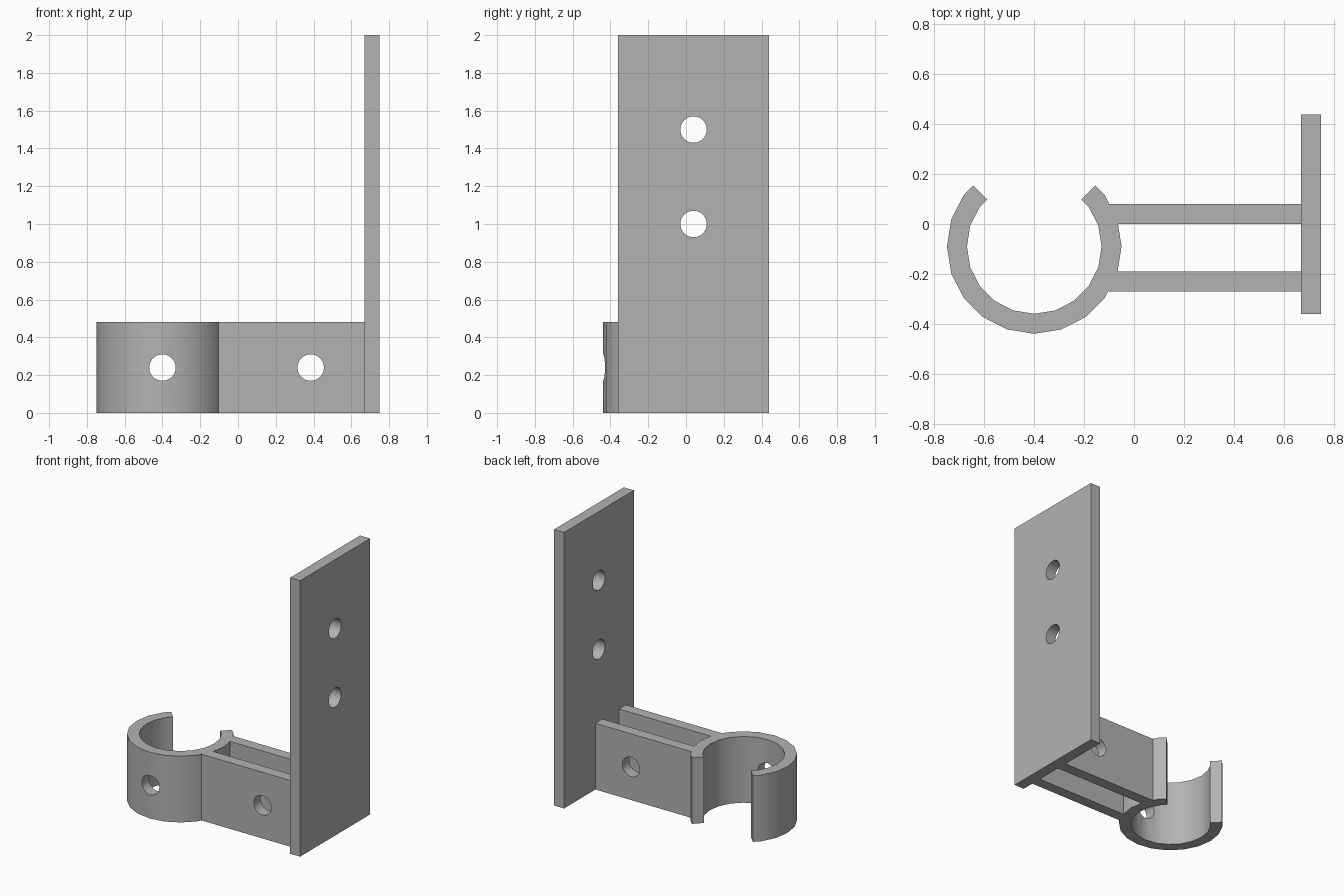
import bpy
import bmesh
from math import cos, sin, radians, pi
from mathutils import Matrix, Vector

if "Cube" in bpy.data.objects:
    bpy.data.objects.remove(bpy.data.objects["Cube"], do_unlink=True)

grey = bpy.data.materials.new("plain_grey")
grey.use_nodes = True
colour = (0.45, 0.45, 0.45, 1)
grey.diffuse_color = colour
grey.node_tree.nodes["Principled BSDF"].inputs["Base Color"].default_value = colour

ARM_HEIGHT = 0.48
HOLE_RADIUS = 0.07
RING_X, RING_Y = -0.40, -0.09


def finish(bm, name):
    bmesh.ops.recalc_face_normals(bm, faces=bm.faces)
    mesh = bpy.data.meshes.new(name)
    bm.to_mesh(mesh)
    bm.free()
    obj = bpy.data.objects.new(name, mesh)
    mesh.materials.append(grey)
    bpy.context.collection.objects.link(obj)
    return obj


def prism(name, outline, height):
    bm = bmesh.new()
    face = bm.faces.new([bm.verts.new((x, y, 0)) for x, y in outline])
    top = bmesh.ops.extrude_face_region(bm, geom=[face])["geom"]
    verts = [v for v in top if isinstance(v, bmesh.types.BMVert)]
    bmesh.ops.translate(bm, verts=verts, vec=(0, 0, height))
    return finish(bm, name)


def block(name, x0, x1, y0, y1, height):
    return prism(name, [(x0, y0), (x1, y0), (x1, y1), (x0, y1)], height)


def drill(centre, axis, length):
    bm = bmesh.new()
    turn = Matrix.Rotation(pi / 2, 4, "Y" if axis == "X" else "X")
    bmesh.ops.create_cone(bm, cap_ends=True, segments=32, radius1=HOLE_RADIUS,
                          radius2=HOLE_RADIUS, depth=length,
                          matrix=Matrix.Translation(Vector(centre)) @ turn)
    cutter = finish(bm, "hole_cutter")
    cutter.hide_render = True
    return cutter


def combine(target, tool, operation):
    mod = target.modifiers.new(operation.title(), "BOOLEAN")
    mod.operation, mod.solver, mod.object = operation, "EXACT", tool
    bpy.context.view_layer.objects.active = target
    bpy.ops.object.modifier_apply(modifier=mod.name)
    bpy.data.objects.remove(tool, do_unlink=True)


def ring_arc(radius):
    # Twenty-sided ring, open at the back between 45 and 135 degrees
    end = radius * cos(radians(9))
    polar = [(135, end)] + [(a, radius) for a in range(144, 397, 18)] + [(405, end)]
    return [(RING_X + r * cos(radians(a)), RING_Y + r * sin(radians(a))) for a, r in polar]


# Open clip ring with its two arms
holder = prism("clip_ring_and_arms", ring_arc(0.35) + ring_arc(0.27)[::-1], ARM_HEIGHT)
for y in (-0.27, 0.0):
    combine(holder, block("arm", -0.11, 0.67, y, y + 0.08, ARM_HEIGHT), "UNION")

# Screw holes through the ring front and both arms
combine(holder, drill((RING_X, -0.40, 0.24), "Y", 0.3), "DIFFERENCE")
combine(holder, drill((0.385, -0.1, 0.24), "Y", 0.6), "DIFFERENCE")

# Wall plate with two mounting holes
plate = block("wall_plate", 0.67, 0.75, -0.36, 0.44, 2.0)
for z in (1.0, 1.5):
    combine(plate, drill((0.71, 0.04, z), "X", 0.3), "DIFFERENCE")

# Smooth curved walls, crisp edges
bpy.ops.object.select_all(action="DESELECT")
for obj in (holder, plate):
    obj.select_set(True)
bpy.context.view_layer.objects.active = holder
bpy.ops.object.shade_smooth_by_angle(angle=radians(30))
